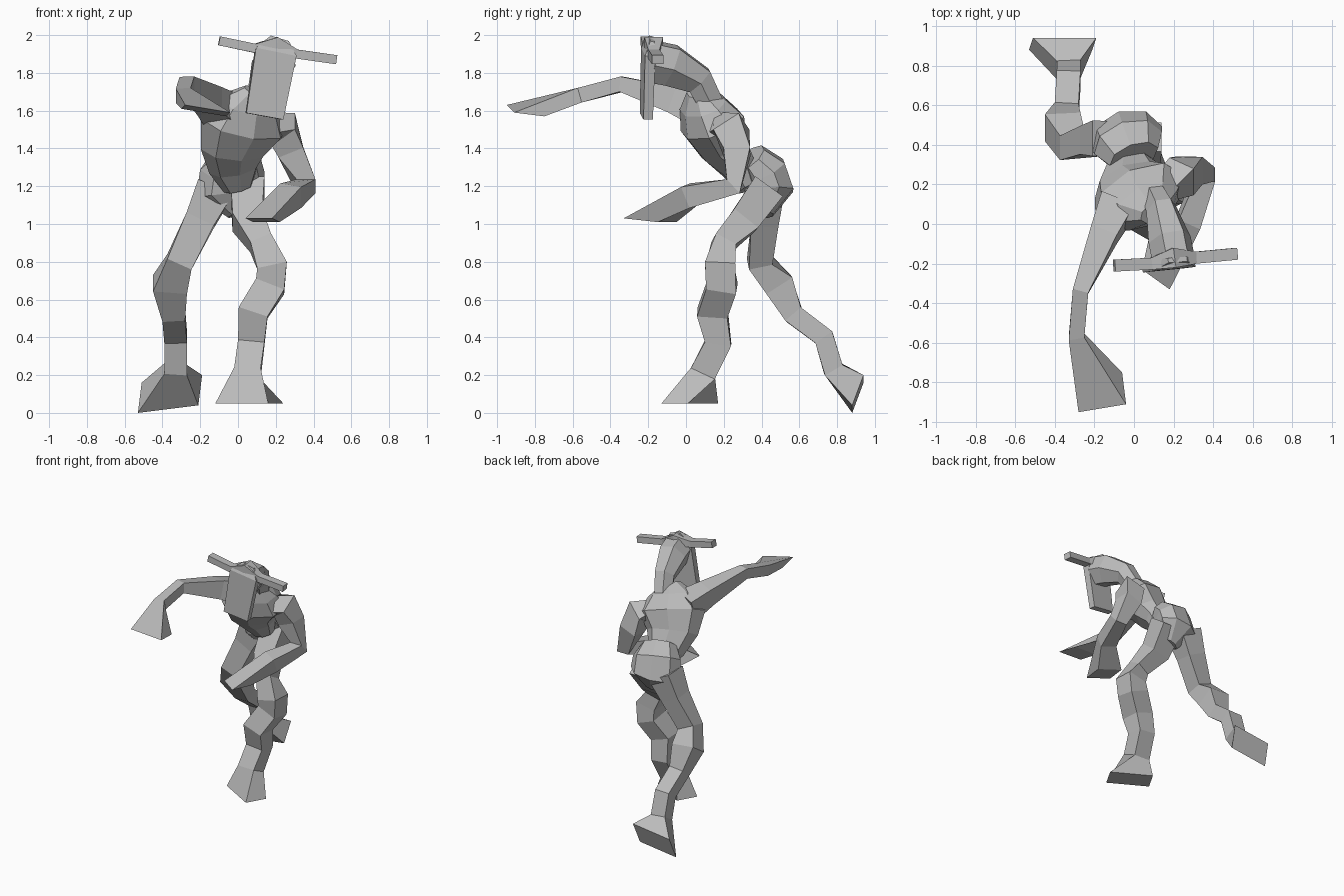
import bpy, bmesh, math
from mathutils import Vector

cube = bpy.data.objects.get("Cube")
if cube:
    bpy.data.objects.remove(cube, do_unlink=True)

# One plain grey for the whole figure
grey = bpy.data.materials.new("stone grey")
grey.use_nodes = True
colour = (.5, .5, .5, 1)
grey.diffuse_color = colour
grey.node_tree.nodes["Principled BSDF"].inputs["Base Color"].default_value = colour

ACROSS = Vector((1, 0, 0))
FORWARD = Vector((0, 1, 0))
HIP_LINE = Vector((1, .3, 0))
SHOULDER_LINE = Vector((1, .4, 0))
HEAD_TILT = Vector((1, .1, -.2))


def ring_points(centre, u, v, sides):
    """Corners of one cross-section: a box for four sides, else a polygon."""
    if sides == 4:
        return [centre + u + v, centre - u + v, centre - u - v, centre + u - v]
    turn = math.tau / sides
    return [centre + u * math.cos(i * turn) + v * math.sin(i * turn)
            for i in range(sides)]


def square_to_path(along, side, width, depth):
    """Half-width and half-depth vectors of a section square to its path."""
    across = (side - along * side.dot(along)).normalized()
    return across * width, along.cross(across) * depth


def build_object(name, bm):
    """Turn a finished bmesh into a grey, flat-faced object."""
    bmesh.ops.recalc_face_normals(bm, faces=bm.faces[:])
    mesh = bpy.data.meshes.new(name)
    bm.to_mesh(mesh)
    bm.free()
    mesh.materials.append(grey)
    obj = bpy.data.objects.new(name, mesh)
    bpy.context.collection.objects.link(obj)


def loft(name, sections, side=ACROSS, sides=4, flatness=1, end=None):
    """Skin sections (x, y, z, half width) along a path.
    flatness is depth over width; end is an optional slanted last section,
    given as its centre, half-width vector and half-depth vector."""
    centres = [Vector(section[:3]) for section in sections]
    if end:
        centres.append(Vector(end[0]))
    last = len(centres) - 1
    bm = bmesh.new()
    rings = []
    for i, centre in enumerate(centres):
        along = (centres[min(i + 1, last)] - centres[max(i - 1, 0)]).normalized()
        if i < len(sections):
            width = sections[i][3]
            u, v = square_to_path(along, side, width, width * flatness)
        else:
            u, v = Vector(end[1]), Vector(end[2])
            if u.cross(v).dot(along) < 0:
                v = -v
        rings.append([bm.verts.new(p) for p in ring_points(centre, u, v, sides)])
    for low, high in zip(rings, rings[1:]):
        for i in range(sides):
            j = (i + 1) % sides
            bm.faces.new((low[i], low[j], high[j], high[i]))
    bm.faces.new(rings[0][::-1])
    bm.faces.new(rings[-1])
    build_object(name, bm)


# Hips, behind the bent torso
loft("pelvis", [
    (0, .42, 1.05, .06),
    (-.04, .44, 1.17, .19),
    (-.03, .41, 1.28, .18),
    (0, .34, 1.35, .13),
], side=HIP_LINE, sides=8, flatness=.7)

# Torso leaning forward, left shoulder turned back
loft("torso", [
    (0, .33, 1.19, .08),
    (-.02, .28, 1.3, .14),
    (-.02, .2, 1.4, .19),
    (.03, .14, 1.53, .25),
    (.06, .09, 1.63, .18),
    (.1, .06, 1.7, .08),
], side=SHOULDER_LINE, sides=8, flatness=.65)

# Planted leg with a flared foot
loft("left_leg", [
    (.05, .44, 1.2, .09),
    (.05, .31, 1.02, .08),
    (.12, .2, .9, .06),
    (.18, .18, .78, .08),
    (.17, .19, .67, .08),
    (.08, .14, .53, .08),
    (.07, .17, .37, .07),
    (.05, .09, .21, .07),
], end=((.06, .02, .05), (.14, -.08, 0), (.04, .07, 0)))

# Trailing leg pushing off
loft("right_leg", [
    (-.12, .43, 1.19, .1),
    (-.2, .42, 1.02, .08),
    (-.31, .39, .8, .07),
    (-.36, .49, .68, .09),
    (-.34, .57, .52, .06),
    (-.33, .73, .4, .06),
    (-.33, .78, .23, .06),
], flatness=.9, end=((-.36, .91, .1), (.16, 0, .02), (.01, .03, .08)))

# Bent arm held across the body
loft("left_arm", [
    (.14, .18, 1.52, .06),
    (.24, .24, 1.5, .08),
    (.28, .27, 1.38, .07),
    (.36, .25, 1.2, .05),
    (.28, .02, 1.15, .06),
], end=((.13, -.19, 1.02), (.07, -.05, 0), (-.02, -.09, .01)))

# Arm reaching forward
loft("right_arm", [
    (-.08, .1, 1.59, .09),
    (-.15, -.05, 1.65, .07),
    (-.27, -.34, 1.74, .04),
    (-.29, -.57, 1.68, .04),
], end=((-.17, -.85, 1.6), (.12, .02, -.02), (.01, -.08, .01)))

# Head wedge running back into the neck
loft("head", [
    (.2, -.18, 1.86, .11),
    (.18, -.08, 1.84, .11),
    (.14, .07, 1.76, .08),
    (.11, .13, 1.64, .07),
], side=HEAD_TILT, sides=6, flatness=1.1)

# Long flat face plate
loft("face_plate", [
    (.14, -.21, 1.57, .1),
    (.2, -.2, 1.91, .11),
    (.22, -.18, 1.98, .05),
], side=HEAD_TILT, flatness=.25)

# Ears as one straight bar through the head
loft("ears", [
    (-.1, -.21, 1.97, .03),
    (.09, -.2, 1.93, .03),
    (.2, -.17, 1.95, .05),
    (.31, -.17, 1.9, .03),
    (.52, -.15, 1.87, .03),
], side=FORWARD, flatness=.8)
